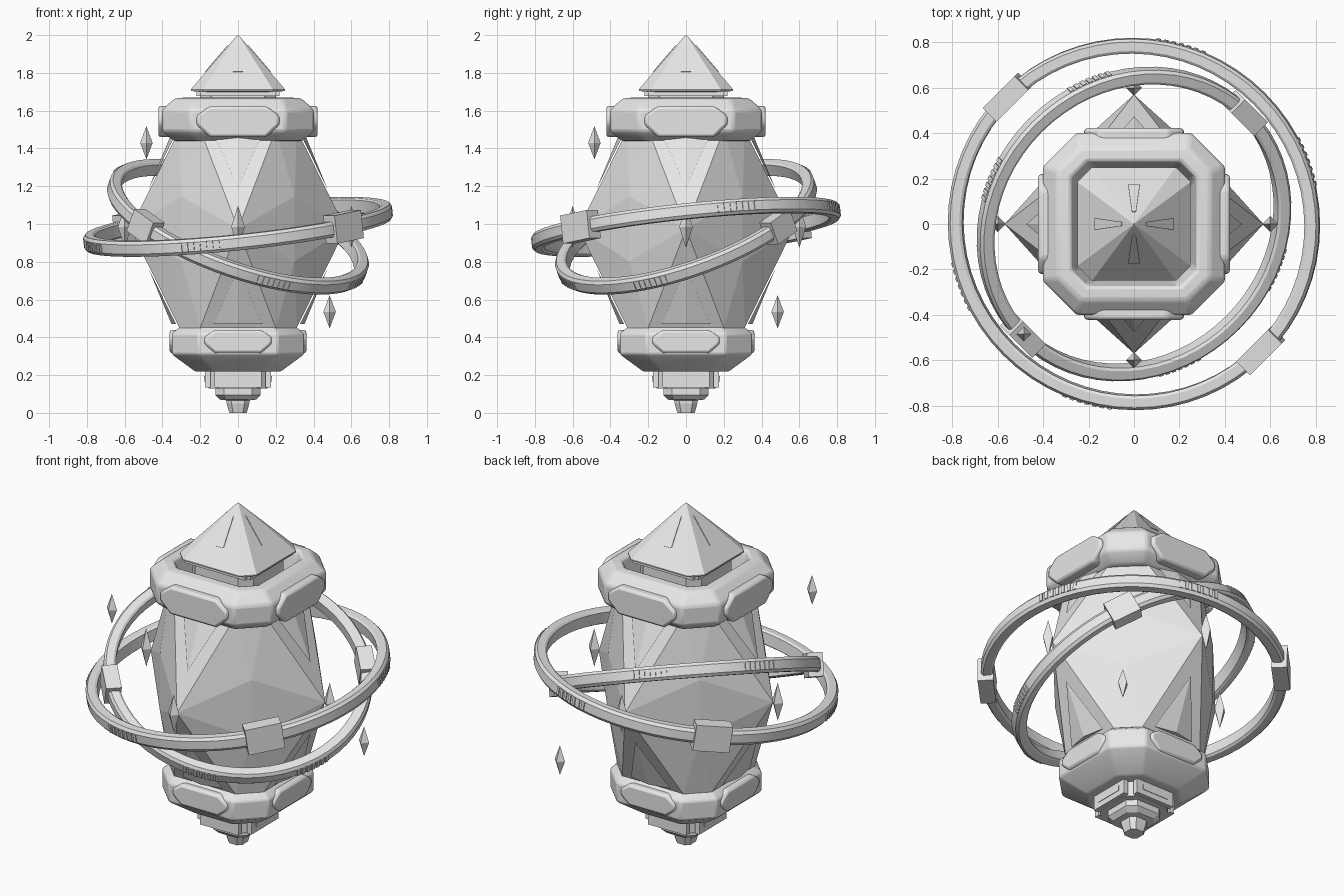
import bpy, bmesh, math
from mathutils import Vector, Matrix

if "Cube" in bpy.data.objects:
    bpy.data.objects.remove(bpy.data.objects["Cube"])

stone = bpy.data.materials.new("grey stone")
stone.diffuse_color = (0.8, 0.8, 0.8, 1)
stone.use_nodes = True
stone.node_tree.nodes["Principled BSDF"].inputs["Base Color"].default_value = stone.diffuse_color
QUARTERS = [Matrix.Rotation(k * math.pi / 2, 4, 'Z') for k in range(4)]


def make(name, bm, smooth=False, bevel=0, segs=2):
    bmesh.ops.remove_doubles(bm, verts=bm.verts, dist=1e-5)
    bmesh.ops.recalc_face_normals(bm, faces=bm.faces)
    me = bpy.data.meshes.new(name)
    bm.to_mesh(me)
    bm.free()
    ob = bpy.data.objects.new(name, me)
    bpy.context.collection.objects.link(ob)
    me.materials.append(stone)
    if bevel:
        m = ob.modifiers.new("bevel", 'BEVEL')
        m.width, m.segments, m.limit_method = bevel, segs, 'ANGLE'
        m.angle_limit = math.radians(25)
    if smooth:
        bpy.ops.object.select_all(action='DESELECT')
        ob.select_set(True)
        bpy.context.view_layer.objects.active = ob
        bpy.ops.object.shade_smooth_by_angle(angle=math.radians(30))
    return ob


def octagon(h, c):
    return [(h, -c), (h, c), (c, h), (-c, h), (-h, c), (-h, -c), (-c, -h), (c, -h)]


def loft(sections, closed=False):
    """Stack of chamfered squares: (half width, chamfer start, z)."""
    bm = bmesh.new()
    loops = [[bm.verts.new((x, y, z)) for x, y in octagon(h, c)] for h, c, z in sections]
    pairs = list(zip(loops, loops[1:]))
    if closed:
        pairs.append((loops[-1], loops[0]))
    else:
        bm.faces.new(loops[0])
        bm.faces.new(loops[-1])
    for a, b in pairs:
        for i in range(8):
            j = (i + 1) % 8
            bm.faces.new((a[i], a[j], b[j], b[i]))
    return bm


def prism(bm, pts, offset):
    """Solid between a flat outline and its copy moved by offset."""
    a = [bm.verts.new(p) for p in pts]
    b = [bm.verts.new(p + offset) for p in pts]
    bm.faces.new(a)
    bm.faces.new(b)
    for i in range(len(a)):
        j = (i + 1) % len(a)
        bm.faces.new((a[i], a[j], b[j], b[i]))


def box(bm, size, mat):
    bmesh.ops.create_cube(bm, size=1, matrix=mat @ Matrix.Diagonal((*size, 1)))


# faceted core with four outer tips, and ridged slivers standing off its faces
MID = 0.975
core, slivers = bmesh.new(), bmesh.new()
for q in QUARTERS:
    for s in (1, -1):
        def tri(bm, *pts):
            bm.faces.new([bm.verts.new(q @ Vector((x, y, MID + s * z))) for x, y, z in pts])
        tip, ridge = (.57, 0, 0), (.352, 0, .505)
        for t in (1, -1):
            knee, top = (.30, t * .30, .172), (.31, t * .20, .525)
            tri(core, tip, knee, (.30, t * .30, 0))
            tri(core, tip, knee, top)
            tri(core, tip, top, (.31, 0, .525))
            tri(core, top, (.31, 0, .525), (0, 0, .525))
            tri(slivers, (.474, 0, .21), (.328, t * .13, .505), ridge)
        tri(core, (.30, .30, .172), (.31, .20, .525), (.20, .31, .525))
        tri(core, (0, 0, .525), (.31, .20, .525), (.20, .31, .525))
        tri(slivers, (.474, 0, .21), (.328, .13, .505), (.328, -.13, .505))
        tri(slivers, ridge, (.328, .13, .505), (.328, -.13, .505))
make("crystal_core", core)
make("crystal_slivers", slivers)

# upper and lower collars
make("upper_collar", loft([(.275, .205, 1.67), (.335, .235, 1.665), (.402, .252, 1.605),
                           (.402, .252, 1.49), (.34, .22, 1.44), (.22, .15, 1.44),
                           (.265, .195, 1.62)], True), True, .014)
make("lower_collar", loft([(.20, .12, .47), (.28, .18, .478), (.35, .21, .42),
                           (.35, .21, .31), (.225, .125, .218), (.12, .08, .218)]), True, .01)


# rounded side plates on the collars
def plates(name, out, half, z0, z1, depth):
    bm = bmesh.new()
    zm, k = (z1 - z0), half * .68
    outline = [(-k, z0), (k, z0), (half, z0 + zm * .4), (half, z0 + zm * .68), (k, z1),
               (-k, z1), (-half, z0 + zm * .68), (-half, z0 + zm * .4)]
    for q in QUARTERS:
        prism(bm, [q @ Vector((out, y, z)) for y, z in outline],
              q @ Vector((-depth, 0, 0)))
    make(name, bm, True, .015)


plates("upper_collar_plates", .422, .22, 1.46, 1.625, .07)
plates("lower_collar_plates", .362, .18, .315, .44, .06)

# roof and its neck
make("roof_neck", loft([(.20, .14, 1.46), (.20, .14, 1.71)]))
make("roof", loft([(.22, .165, 1.70), (.25, .185, 1.705), (.25, .185, 1.712),
                   (.012, .009, 1.99), (.002, .0015, 2.0)]))
bm = bmesh.new()
neck = bmesh.new()
for q in QUARTERS:
    # slim tapered marks on the roof slopes
    pts = [(.172, -.026, 1.804), (.172, .026, 1.804), (.053, .009, 1.943), (.053, -.009, 1.943)]
    prism(bm, [q @ Vector(p) for p in pts], q @ Vector((.003, 0, .0026)))
    box(neck, (.03, .40, .026), q @ Matrix.Translation((.205, 0, 1.69)))
make("roof_marks", bm)
make("roof_neck_bars", neck)

# stepped foot
make("foot_step", loft([(.155, .10, .23), (.155, .10, .13)]))
make("foot_cup", loft([(.12, .075, .14), (.12, .075, .095), (.095, .055, .07), (.05, .03, .065)]))
make("foot_tip", loft([(.062, .036, .075), (.06, .034, .05), (.046, .026, 0)]))
bm = bmesh.new()
marks = bmesh.new()
for q in QUARTERS:
    box(bm, (.03, .25, .085), q @ Matrix.Translation((.161, 0, .176)))
    box(marks, (.006, .17, .03), q @ Matrix.Translation((.176, 0, .18)))
make("foot_panels", bm)
make("foot_panel_marks", marks)


# tilted orbit rings with clasp blocks and ribs
def orbit(name, inner, outer, height, tilt, axis, block, ribs, zc=.985):
    frame = (Matrix.Translation((0, 0, zc)) @
             Matrix.Rotation(tilt, 4, (math.cos(axis), math.sin(axis), 0)))
    bm = bmesh.new()
    h, n = height / 2, 64
    prof = [(inner, -h * .8), (inner + .012, -h), (outer - .012, -h), (outer, -h * .6),
            (outer, h * .6), (outer - .012, h), (inner + .012, h), (inner, h * .8)]
    loops = []
    for i in range(n):
        a = i * math.tau / n
        loops.append([bm.verts.new(frame @ Vector((r * math.cos(a), r * math.sin(a), z)))
                      for r, z in prof])
    for i in range(n):
        A, B = loops[i], loops[(i + 1) % n]
        for k in range(8):
            m = (k + 1) % 8
            bm.faces.new((A[k], B[k], B[m], A[m]))
    make(name, bm, True)
    blocks, ticks = bmesh.new(), bmesh.new()
    mid = (inner + outer) / 2
    for half in (0, math.pi):
        turn = frame @ Matrix.Rotation(axis + half, 4, 'Z')
        box(blocks, block, turn @ Matrix.Translation((mid, 0, 0)))
        for centre in ribs:
            for i in range(7):
                a = math.radians(centre + (i - 3) * 2.4)
                box(ticks, (.01, .018, height * .6), turn @ Matrix.Rotation(a, 4, 'Z')
                    @ Matrix.Translation((outer, 0, 0)))
    make(name + "_clasps", blocks)
    make(name + "_ribs", ticks)


orbit("outer_ring", .758, .822, .082, math.radians(8.4), math.radians(-45),
      (.085, .2, .15), (65, 120))
orbit("inner_ring", .66, .724, .08, math.radians(27), math.radians(45),
      (.085, .16, .13), (65, 115))

# floating shards
spots = [(.6, 0, .985), (-.6, 0, .985), (0, .6, .985), (0, -.6, .985),
         (-.485, -.485, 1.43), (.485, .485, .535)]
for i, p in enumerate(spots):
    bm = bmesh.new()
    w, h = (.036, .112) if i < 4 else (.033, .088)
    for s in (1, -1):
        for q in QUARTERS:
            bm.faces.new([bm.verts.new(Vector(p) + q @ Vector(c))
                          for c in ((w, 0, 0), (0, w, 0), (0, 0, s * h))])
    make("floating_shard_%d" % (i + 1), bm)
